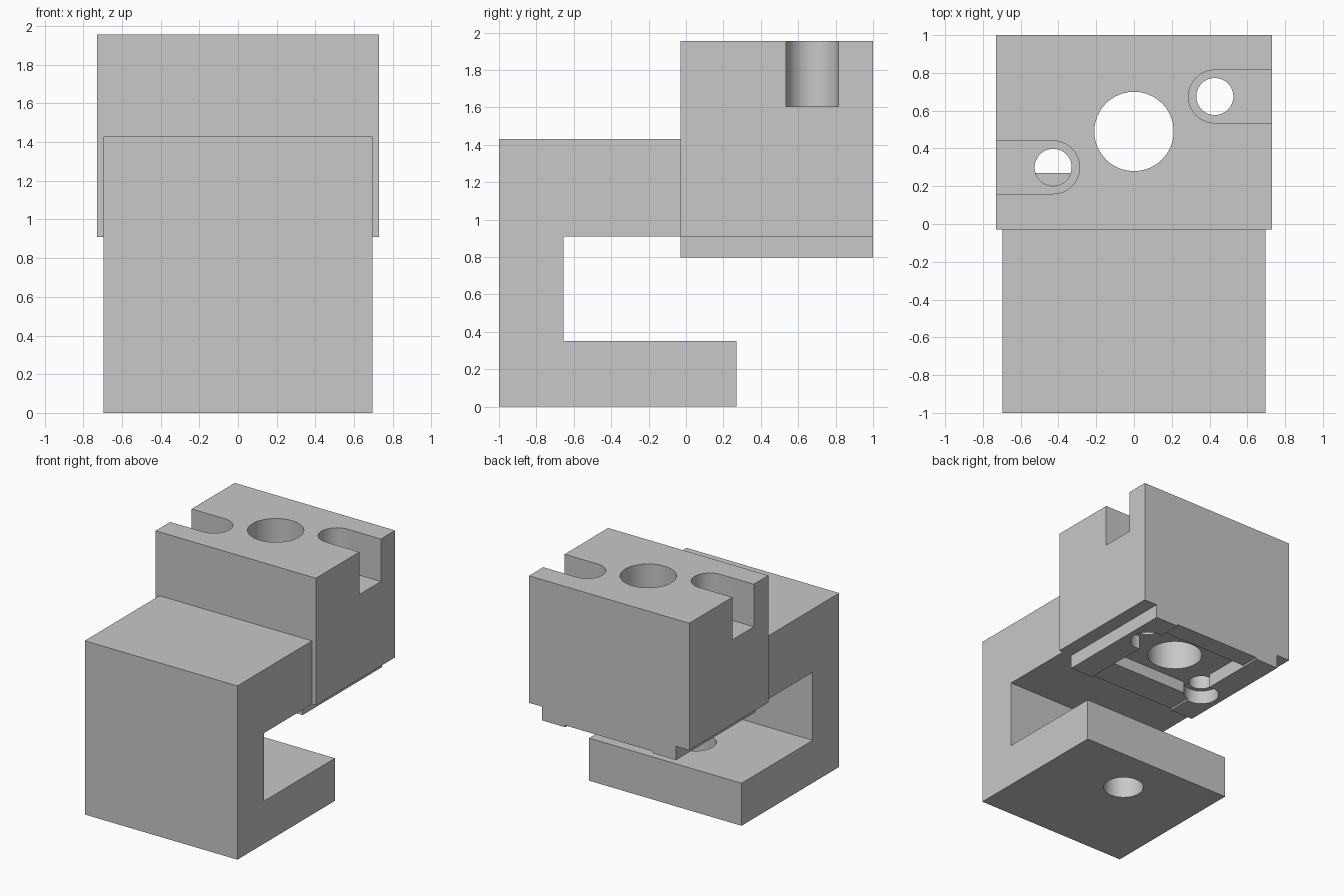
import bpy, bmesh, math
from mathutils import Vector

if "Cube" in bpy.data.objects:
    bpy.data.objects.remove(bpy.data.objects["Cube"])

grey = bpy.data.materials.new("light_grey")
grey.diffuse_color = (0.58, 0.58, 0.58, 1)
grey.use_nodes = True
grey.node_tree.nodes["Principled BSDF"].inputs["Base Color"].default_value = grey.diffuse_color


def prism(name, outline, offset):
    """Extrude a closed 3D outline along an offset vector."""
    bm = bmesh.new()
    face = bm.faces.new([bm.verts.new(p) for p in outline])
    ext = bmesh.ops.extrude_face_region(bm, geom=[face])
    moved = [g for g in ext["geom"] if isinstance(g, bmesh.types.BMVert)]
    bmesh.ops.translate(bm, vec=Vector(offset), verts=moved)
    bmesh.ops.recalc_face_normals(bm, faces=bm.faces[:])
    mesh = bpy.data.meshes.new(name)
    bm.to_mesh(mesh)
    bm.free()
    mesh.materials.append(grey)
    obj = bpy.data.objects.new(name, mesh)
    bpy.context.collection.objects.link(obj)
    return obj


def cylinder(x, y, r, z0, z1):
    ring = [(x + r * math.cos(a), y + r * math.sin(a), z0)
            for a in (math.tau * i / 64 for i in range(64))]
    return prism("cutter", ring, (0, 0, z1 - z0))


def box(x0, x1, y0, y1, z0, z1):
    return prism("cutter", [(x0, y0, z0), (x1, y0, z0), (x1, y1, z0), (x0, y1, z0)],
                 (0, 0, z1 - z0))


def slot(side, x, y, r, z0, z1):
    """Round-ended slot that opens on one side."""
    arc = [(side * (x - r * math.sin(a)), y + r * math.cos(a), z0)
           for a in (math.pi * i / 32 for i in range(33))]
    return prism("cutter", arc + [(side, y - r, z0), (side, y + r, z0)], (0, 0, z1 - z0))


def cut(obj, cutters):
    for c in cutters:
        mod = obj.modifiers.new("cut", "BOOLEAN")
        mod.operation, mod.solver, mod.object = "DIFFERENCE", "EXACT", c
        bpy.context.view_layer.objects.active = obj
        bpy.ops.object.modifier_apply(modifier=mod.name)
        bpy.data.objects.remove(c)


def smooth(obj):
    bpy.ops.object.select_all(action="DESELECT")
    obj.select_set(True)
    bpy.context.view_layer.objects.active = obj
    bpy.ops.object.shade_smooth_by_angle(angle=math.radians(30))


# C-shaped bracket with a hole through its foot
side = [(-1, 0), (0.27, 0), (0.27, 0.35), (-0.655, 0.35),
        (-0.655, 0.91), (-0.03, 0.91), (-0.03, 1.43), (-1, 1.43)]
bracket = prism("bracket", [(-0.695, y, z) for y, z in side], (1.39, 0, 0))
cut(bracket, [cylinder(0, -0.127, 0.154, -0.1, 0.5)])
smooth(bracket)

# Head block with the stepped ridge and shallow groove underneath
half = [(0.40, 0.812), (0.40, 0.797), (0.61, 0.797), (0.61, 0.91), (0.73, 0.91), (0.73, 1.955)]
section = half + [(-x, z) for x, z in reversed(half)]
head = prism("head_block", [(x, -0.03, z) for x, z in section], (0, 1.03, 0))

# Underside pocket and main bore
cutters = [box(-0.40, 0.40, 0.22, 0.84, 0.7, 0.91),
           cylinder(0, 0.49, 0.21, 0.6, 2.2)]
# Side slots, bolt holes and lower counterbores
for s, y in ((1, 0.675), (-1, 0.30)):
    cutters += [slot(s, 0.428, y, 0.14, 1.605, 2.2),
                cylinder(s * 0.428, y, 0.098, 0.6, 2.1),
                cylinder(s * 0.428, y, 0.135, 0.65, 0.91)]
cut(head, cutters)
smooth(head)
